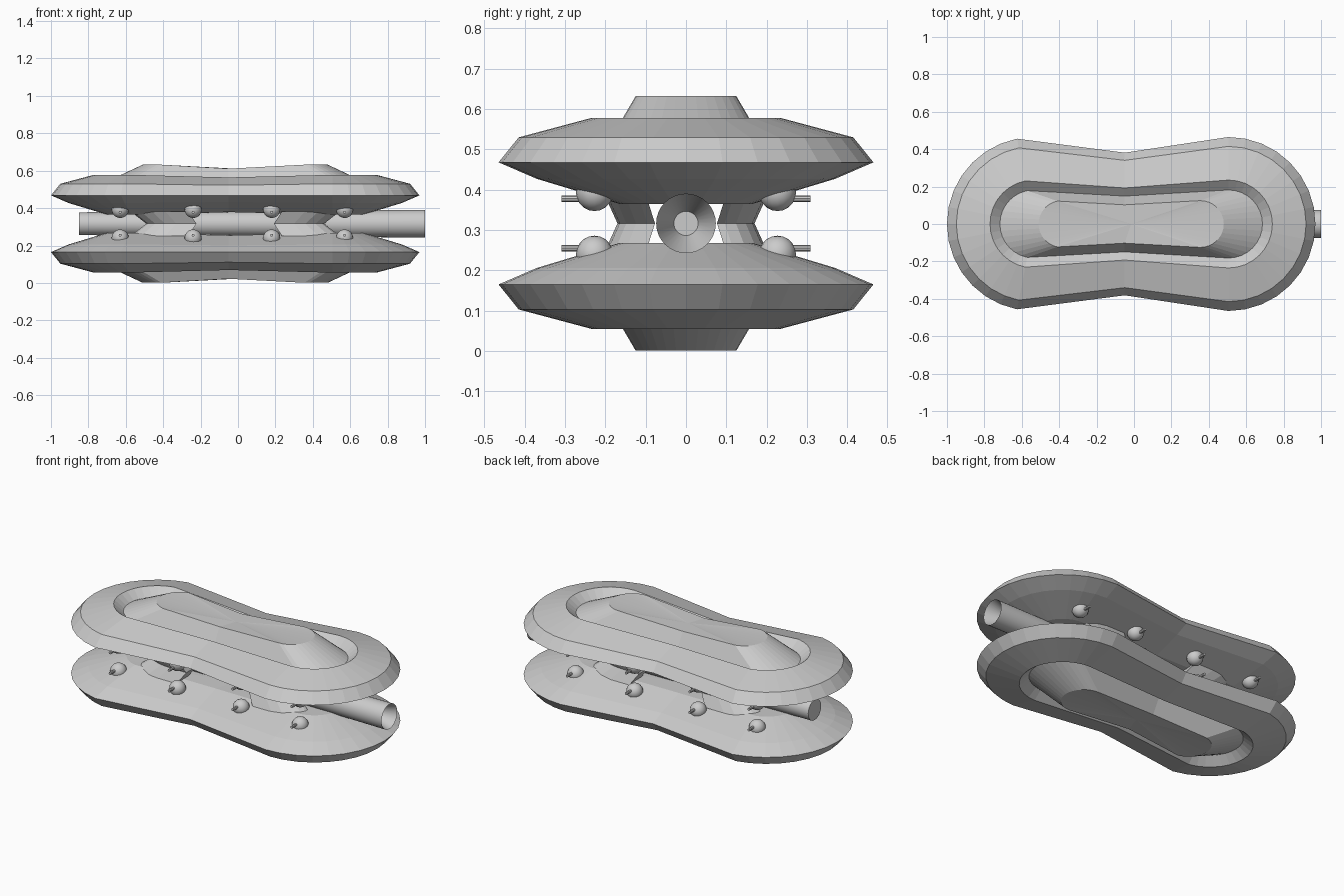
import bpy, bmesh, math
from mathutils import Vector, Matrix

if "Cube" in bpy.data.objects:
    bpy.data.objects.remove(bpy.data.objects["Cube"])

ZM = 0.3165   # mirror plane height between the two hulls
XC = -0.015   # centre of the hulls along x

grey = bpy.data.materials.new("hull grey")
grey.diffuse_color = (0.6, 0.6, 0.6, 1)
grey.use_nodes = True
grey.node_tree.nodes["Principled BSDF"].inputs["Base Color"].default_value = grey.diffuse_color


def finish(bm, name, smooth=False):
    bmesh.ops.recalc_face_normals(bm, faces=bm.faces)
    me = bpy.data.meshes.new(name)
    bm.to_mesh(me)
    bm.free()
    me.materials.append(grey)
    ob = bpy.data.objects.new(name, me)
    bpy.context.collection.objects.link(ob)
    if smooth:
        bpy.ops.object.select_all(action='DESELECT')
        ob.select_set(True)
        bpy.context.view_layer.objects.active = ob
        bpy.ops.object.shade_smooth_by_angle(angle=math.radians(35))
    return ob


def loft(bm, rings, fan_ends=True):
    loops = [[bm.verts.new(p) for p in r] for r in rings]
    for a, b in zip(loops, loops[1:]):
        n = len(a)
        for i in range(n):
            j = (i + 1) % n
            bm.faces.new((a[i], a[j], b[j], b[i]))
    if fan_ends:
        for r, z in ((loops[0], pinch(rings[0][0][2])), (loops[-1], pinch(rings[-1][0][2]))):
            c = bm.verts.new((XC, 0, z))
            for i in range(len(r)):
                bm.faces.new((r[i], r[(i + 1) % len(r)], c))


def pinch(z):
    return z - (z - 0.47) * 0.13


# peanut outline: two rounded ends and a pinched waist
def outline(r, z, half):
    pts = []
    for i in range(17):
        a = math.radians(-90 + 11.25 * i)
        pts.append((XC + half + r * math.cos(a), r * math.sin(a), z))
    pts.append((-0.05, r * 0.82, pinch(z)))
    for i in range(15):
        a = math.radians(101.25 + 11.25 * i)
        pts.append((XC - half + r * math.cos(a), r * math.sin(a), z))
    pts.append((-0.05, -r * 0.82, pinch(z)))
    return pts


# upper and lower hulls
PROFILE = [(0.165, 0.365, 0.52), (0.37, 0.427, 0.52), (0.465, 0.468, 0.52),
           (0.415, 0.53, 0.52), (0.235, 0.578, 0.52), (0.182, 0.535, 0.52),
           (0.125, 0.632, 0.37)]


def flip(bm):
    for v in bm.verts:
        v.co.z = 2 * ZM - v.co.z


for name, lower in (("upper_hull", False), ("lower_hull", True)):
    bm = bmesh.new()
    loft(bm, [outline(*p) for p in PROFILE])
    if lower:
        flip(bm)
    finish(bm, name)


# waisted pylons joining the hulls, rounded on the outer corner
def pylon_ring(x0, x1, y0, y1, z, sx, sy):
    pts = [(x0, y0), (x1, y0)]
    rx, ry = (x1 - x0) * 0.6, (y1 - y0) * 0.8
    for i in range(5):
        a = math.radians(22.5 * i)
        pts.append((x1 - rx + rx * math.cos(a), y1 - ry + ry * math.sin(a)))
    pts.append((x0, y1))
    return [(XC + sx * x, sy * y, z) for x, y in pts]


for sx in (-1, 1):
    for sy in (-1, 1):
        bm = bmesh.new()
        wide = (0.25, 0.56, 0.098, 0.20)
        loft(bm, [pylon_ring(*wide, ZM - 0.066, sx, sy),
                  pylon_ring(0.207, 0.475, 0.077, 0.17, ZM, sx, sy),
                  pylon_ring(*wide, ZM + 0.066, sx, sy)], False)
        finish(bm, "pylon")

# tapered central barrel with a funnel-shaped muzzle
bm = bmesh.new()
rings = []
for x, r in ((-0.85, 0.061), (1.0, 0.074), (0.88, 0.03)):
    rings.append([(x, r * math.cos(math.tau * i / 32), ZM + r * math.sin(math.tau * i / 32))
                  for i in range(32)])
loft(bm, rings, False)
bmesh.ops.holes_fill(bm, edges=bm.edges, sides=0)
finish(bm, "central_barrel", True)

# turrets: dome with a small gun, on both faces and both sides
for x in (-0.63, -0.24, 0.18, 0.57):
    for sy in (-1, 1):
        for lower in (False, True):
            bm = bmesh.new()
            bmesh.ops.create_uvsphere(bm, u_segments=16, v_segments=10, radius=0.046,
                                      matrix=Matrix.Translation((x, sy * 0.227, 0.393)))
            bmesh.ops.create_cone(bm, cap_ends=True, segments=8, radius1=0.008, radius2=0.008,
                                  depth=0.09, matrix=Matrix.Translation((x, sy * 0.264, 0.378))
                                  @ Matrix.Rotation(math.pi / 2, 4, 'X'))
            if lower:
                flip(bm)
            finish(bm, "turret", True)
